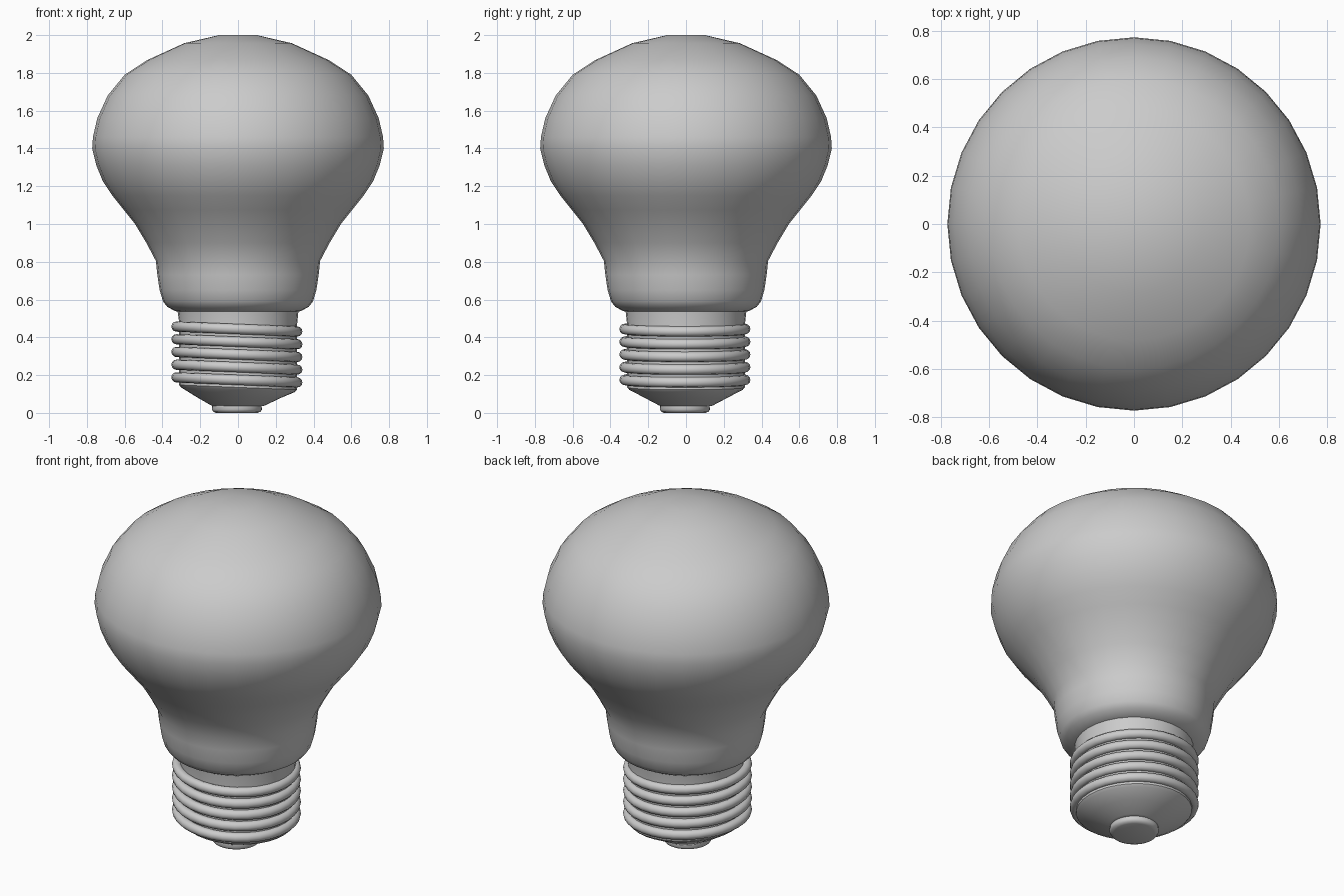
import bpy, bmesh, math

if "Cube" in bpy.data.objects:
    bpy.data.objects.remove(bpy.data.objects["Cube"])

SIDES = 32
TILT = 0.04   # screw threads lean down towards +x


def finish(name, bm, angle):
    bmesh.ops.remove_doubles(bm, verts=bm.verts, dist=1e-5)
    bmesh.ops.recalc_face_normals(bm, faces=bm.faces)
    mesh = bpy.data.meshes.new(name)
    bm.to_mesh(mesh)
    bm.free()
    obj = bpy.data.objects.new(name, mesh)
    bpy.context.collection.objects.link(obj)
    bpy.ops.object.select_all(action='DESELECT')
    obj.select_set(True)
    bpy.context.view_layer.objects.active = obj
    bpy.ops.object.shade_smooth_by_angle(angle=math.radians(angle))
    return obj


def lathe(name, profile, angle=40, offset=0.0, closed=False):
    """Revolve (radius, height, tilt) points about z."""
    bm = bmesh.new()
    rings = []
    for r, z, tilt in profile:
        ring = []
        for i in range(SIDES):
            a = 2 * math.pi * i / SIDES
            x, y = r * math.cos(a), r * math.sin(a)
            ring.append(bm.verts.new((x + offset, y + offset, z - tilt * x)))
        rings.append(ring)
    pairs = list(zip(rings, rings[1:]))
    if closed:
        pairs.append((rings[-1], rings[0]))
    else:
        bm.faces.new(rings[0])
        bm.faces.new(rings[-1])
    for lo, hi in pairs:
        for i in range(SIDES):
            j = (i + 1) % SIDES
            bm.faces.new((lo[i], lo[j], hi[j], hi[i]))
    return finish(name, bm, angle)


# Glass bulb with its rounded collar
glass = [(.30, .53), (.335, .54), (.375, .562), (.397, .59), (.415, .65),
         (.427, .73), (.435, .805), (.485, .90), (.545, 1.0), (.605, 1.075),
         (.665, 1.15), (.715, 1.225), (.75, 1.31), (.772, 1.40), (.768, 1.46),
         (.745, 1.56), (.69, 1.68), (.60, 1.79), (.48, 1.868),
         (.285, 1.957), (.10, 2.0)]
lathe("glass_bulb", [(r, z, 0) for r, z in glass], angle=60)

# Metal screw shell and tapered base
shell = [(.12, .035, 0), (.14, .038, 0), (.225, .083, .02), (.30, .122, TILT),
         (.312, .135, TILT), (.312, .47, TILT), (.32, .54, 0)]
lathe("screw_shell", shell, angle=35)

# Screw threads: leaning rings
for k in range(5):
    z = .444 - .0673 * k
    ring = [(.320 + .027 * math.cos(t), z + .027 * math.sin(t), TILT)
            for t in (2 * math.pi * s / 12 for s in range(12))]
    lathe(f"thread_{k + 1}", ring, angle=60, offset=-.006, closed=True)

# Contact tip
lathe("contact_tip", [(.11, 0, 0), (.125, .006, 0), (.133, .018, 0), (.13, .04, 0)],
      angle=50, offset=-.006)
